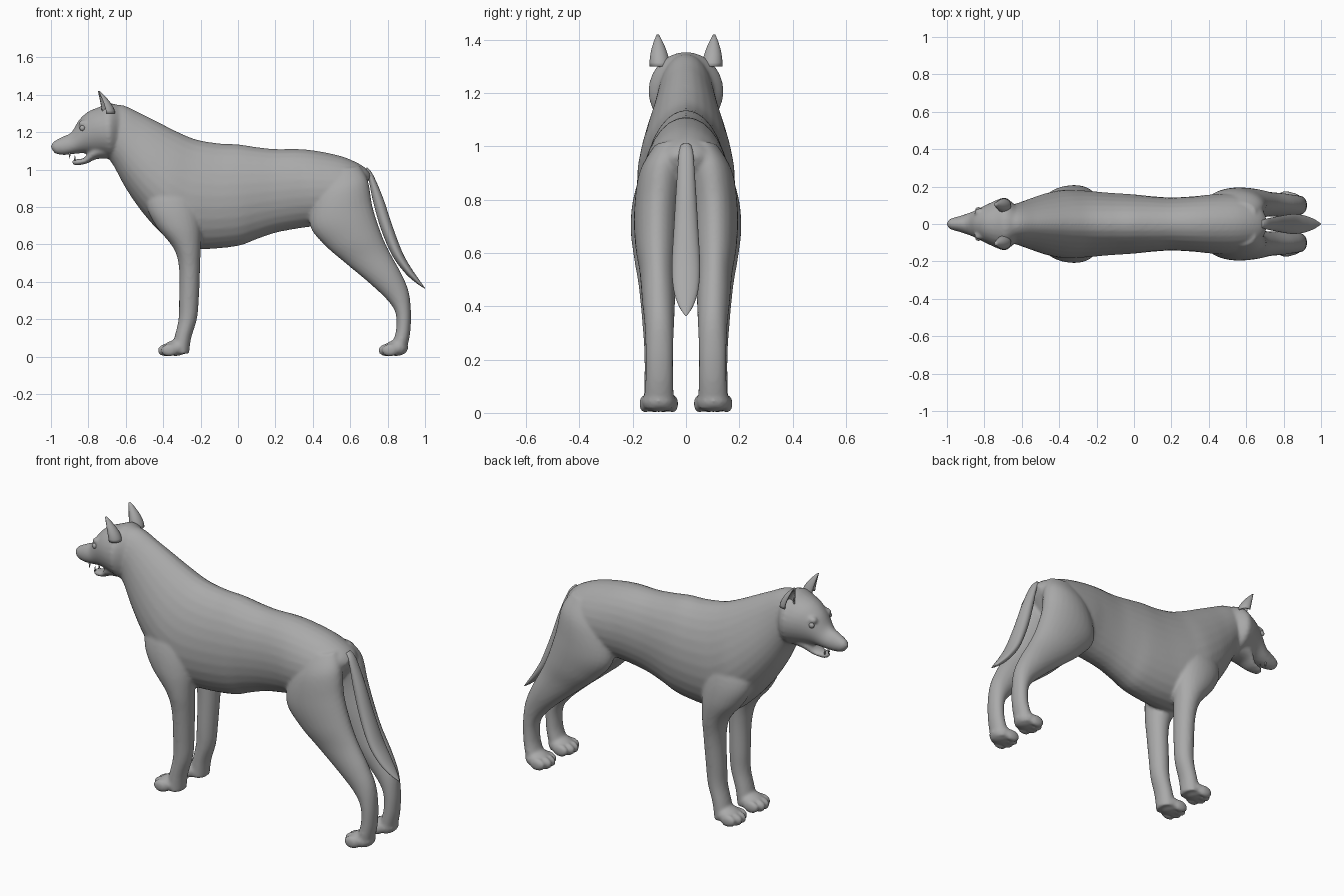
import bpy, bmesh, math
from mathutils import Vector, Matrix

fur = bpy.data.materials.new("grey")
fur.diffuse_color = (0.4, 0.4, 0.4, 1)


def spline(keys, steps=5):
    """Catmull-Rom resampling of section rows."""
    out = []
    for i in range(len(keys) - 1):
        p = [keys[min(max(i + j, 0), len(keys) - 1)] for j in (-1, 0, 1, 2)]
        for s in range(steps):
            t = s / steps
            out.append([0.5 * (2 * b + (c - a) * t + (2 * a - 5 * b + 4 * c - d) * t * t
                        + (3 * b - a - 3 * c + d) * t ** 3) for a, b, c, d in zip(*p)])
    return out + [list(keys[-1])]


def finish(bm, name):
    bmesh.ops.recalc_face_normals(bm, faces=bm.faces)
    me = bpy.data.meshes.new(name)
    bm.to_mesh(me)
    bm.free()
    ob = bpy.data.objects.new(name, me)
    bpy.context.collection.objects.link(ob)
    me.materials.append(fur)
    me.shade_smooth()
    return ob


def loft(name, keys, side=1, n=28):
    """Rows: x1, z1, x2, z2 (two outline points), y centre, half width, egg factor."""
    bm = bmesh.new()
    rings = []
    for x1, z1, x2, z2, yc, w, egg in spline(keys):
        ring = []
        for i in range(n):
            a = 2 * math.pi * i / n
            c = math.cos(a)
            y = yc + w * math.sin(a) * (1 - egg * c)
            ring.append(bm.verts.new(((x1 + x2) / 2 + (x1 - x2) / 2 * c, side * y,
                                      (z1 + z2) / 2 + (z1 - z2) / 2 * c)))
        rings.append(ring)
    for r, q in zip(rings, rings[1:]):
        for i in range(n):
            bm.faces.new((r[i], r[(i + 1) % n], q[(i + 1) % n], q[i]))
    bm.faces.new(rings[0])
    bm.faces.new(rings[-1])
    return finish(bm, name)


def ball(name, loc, size, seg=20):
    bm = bmesh.new()
    m = Matrix.Translation(loc) @ Matrix.Diagonal((*size, 1))
    bmesh.ops.create_uvsphere(bm, u_segments=seg, v_segments=seg // 2, radius=1, matrix=m)
    return finish(bm, name)


def cone(name, loc, r, h, up):
    bm = bmesh.new()
    m = Matrix.Translation(loc) @ Matrix.Rotation(0 if up else math.pi, 4, 'X')
    bmesh.ops.create_cone(bm, cap_ends=True, segments=8, radius1=r, radius2=0.001, depth=h, matrix=m)
    return finish(bm, name)


# Torso and neck
parts = [loft("body", [
    (-0.72, 1.34, -0.71, 1.08, 0, 0.100, 0),
    (-0.62, 1.345, -0.665, 1.02, 0, 0.106, 0.05),
    (-0.52, 1.30, -0.60, 0.90, 0, 0.130, 0.15),
    (-0.42, 1.25, -0.51, 0.77, 0, 0.160, 0.2),
    (-0.32, 1.20, -0.41, 0.66, 0, 0.180, 0.2),
    (-0.22, 1.16, -0.31, 0.585, 0, 0.178, 0.15),
    (-0.10, 1.14, -0.17, 0.575, 0, 0.167, 0.1),
    (0.00, 1.135, 0.00, 0.592, 0, 0.158, 0.05),
    (0.10, 1.12, 0.10, 0.628, 0, 0.148, 0),
    (0.20, 1.11, 0.20, 0.662, 0, 0.142, 0),
    (0.32, 1.11, 0.32, 0.685, 0, 0.148, 0),
    (0.42, 1.10, 0.42, 0.70, 0, 0.158, 0.05),
    (0.54, 1.075, 0.54, 0.73, 0, 0.160, 0.1),
    (0.62, 1.045, 0.60, 0.79, 0, 0.140, 0.1),
    (0.68, 1.01, 0.65, 0.86, 0, 0.100, 0),
    (0.71, 0.975, 0.69, 0.92, 0, 0.050, 0)])]

# Head with upper muzzle, and lower jaw
parts.append(loft("head", [
    (-1.0, 1.13, -0.998, 1.11, 0, 0.012, 0),
    (-0.985, 1.15, -0.975, 1.085, 0, 0.028, 0),
    (-0.94, 1.175, -0.93, 1.078, 0, 0.042, 0.1),
    (-0.89, 1.20, -0.88, 1.083, 0, 0.058, 0.1),
    (-0.85, 1.265, -0.82, 1.088, 0, 0.080, 0.05),
    (-0.80, 1.31, -0.77, 1.08, 0, 0.105, 0),
    (-0.74, 1.335, -0.71, 1.07, 0, 0.132, 0),
    (-0.69, 1.355, -0.68, 1.06, 0, 0.140, 0),
    (-0.64, 1.345, -0.64, 1.06, 0, 0.105, 0)]))
parts.append(loft("jaw", [
    (-0.890, 1.050, -0.885, 1.030, 0, 0.012, 0),
    (-0.865, 1.056, -0.865, 1.022, 0, 0.030, 0),
    (-0.82, 1.064, -0.81, 1.032, 0, 0.045, 0),
    (-0.78, 1.12, -0.76, 1.055, 0, 0.070, 0),
    (-0.72, 1.16, -0.70, 1.06, 0, 0.080, 0)]))

for s in (1, -1):
    # Front leg from shoulder to ankle
    parts.append(loft("front_leg", [
        (-0.47, 1.00, -0.26, 1.00, 0.070, 0.060, 0),
        (-0.49, 0.82, -0.22, 0.84, 0.110, 0.082, 0),
        (-0.44, 0.70, -0.20, 0.70, 0.122, 0.086, 0),
        (-0.345, 0.58, -0.20, 0.58, 0.120, 0.075, 0),
        (-0.315, 0.47, -0.203, 0.47, 0.113, 0.064, 0),
        (-0.315, 0.30, -0.21, 0.30, 0.104, 0.057, 0),
        (-0.318, 0.20, -0.22, 0.20, 0.102, 0.054, 0),
        (-0.338, 0.11, -0.25, 0.10, 0.102, 0.055, 0),
        (-0.36, 0.02, -0.262, 0.015, 0.102, 0.058, 0)], s))
    # Hind leg from hip over the hock to the ankle
    parts.append(loft("hind_leg", [
        (0.44, 0.98, 0.65, 1.02, 0.060, 0.060, 0),
        (0.40, 0.85, 0.695, 0.94, 0.088, 0.088, 0),
        (0.385, 0.70, 0.72, 0.80, 0.105, 0.090, 0),
        (0.47, 0.59, 0.765, 0.66, 0.108, 0.082, 0),
        (0.58, 0.495, 0.81, 0.56, 0.106, 0.068, 0),
        (0.70, 0.395, 0.87, 0.45, 0.103, 0.062, 0),
        (0.80, 0.30, 0.912, 0.35, 0.100, 0.055, 0),
        (0.843, 0.23, 0.925, 0.24, 0.100, 0.052, 0),
        (0.845, 0.14, 0.922, 0.14, 0.100, 0.052, 0),
        (0.825, 0.07, 0.91, 0.07, 0.101, 0.055, 0),
        (0.82, 0.02, 0.895, 0.015, 0.102, 0.056, 0)], s))
    # Paws: one pad and four toes each
    for x in (-0.335, 0.845):
        parts.append(ball("paw_pad", (x, s * 0.102, 0.045), (0.065, 0.066, 0.042)))
        for dy, dx in ((-0.052, 0.018), (-0.018, 0), (0.018, 0), (0.052, 0.018)):
            parts.append(ball("toe", (x - 0.05 + dx, s * (0.102 + dy), 0.034),
                              (0.046, 0.021, 0.034)))
    # Brow ridge
    parts.append(ball("brow", (-0.825, s * 0.062, 1.245), (0.03, 0.022, 0.02)))

# Merge the parts into one smooth skin
bpy.ops.object.select_all(action='DESELECT')
for p in parts:
    p.select_set(True)
bpy.context.view_layer.objects.active = parts[0]
bpy.ops.object.join()
body = bpy.context.object
rm = body.modifiers.new("skin", 'REMESH')
rm.mode, rm.voxel_size, rm.use_smooth_shade = 'VOXEL', 0.009, True
sm = body.modifiers.new("soften", 'SMOOTH')
sm.factor, sm.iterations = 0.5, 5

# Tail, flat and hanging
loft("tail", [
    (0.665, 0.985, 0.69, 1.012, 0, 0.022, 0),
    (0.695, 0.955, 0.722, 0.972, 0, 0.028, 0),
    (0.722, 0.83, 0.775, 0.85, 0, 0.037, 0),
    (0.765, 0.68, 0.825, 0.70, 0, 0.046, 0),
    (0.825, 0.54, 0.878, 0.56, 0, 0.053, 0),
    (0.895, 0.445, 0.925, 0.475, 0, 0.046, 0),
    (0.955, 0.392, 0.968, 0.412, 0, 0.027, 0),
    (0.998, 0.364, 1.0, 0.366, 0, 0.003, 0)])

for s in (1, -1):
    # Ear: curved pointed shell opening forward and outward
    bm = bmesh.new()
    rows = []
    for i in range(9):
        t = i / 8
        c = Vector((-0.695 - 0.05 * t ** 1.5, 0.098 + 0.008 * t, 1.30 + 0.118 * t))
        r = 0.04 * (1 - t ** 1.8) + 0.001
        row = []
        for j in range(13):
            a = math.radians(-125 + 250 * j / 12 - 20)
            row.append(bm.verts.new((c.x + r * math.cos(a) * 0.85, s * (c.y + r * math.sin(a) * 0.85), c.z)))
        rows.append(row)
    for r, q in zip(rows, rows[1:]):
        for j in range(12):
            bm.faces.new((r[j], r[j + 1], q[j + 1], q[j]))
    ear = finish(bm, "ear")
    th = ear.modifiers.new("thickness", 'SOLIDIFY')
    th.thickness, th.offset = 0.008, 0
    # Eye and teeth
    ball("eye", (-0.832, s * 0.078, 1.222), (0.015, 0.012, 0.015), 16)
    cone("upper_fang", (-0.90, s * 0.026, 1.075), 0.006, 0.03, False)
    cone("lower_fang", (-0.872, s * 0.018, 1.062), 0.005, 0.026, True)
